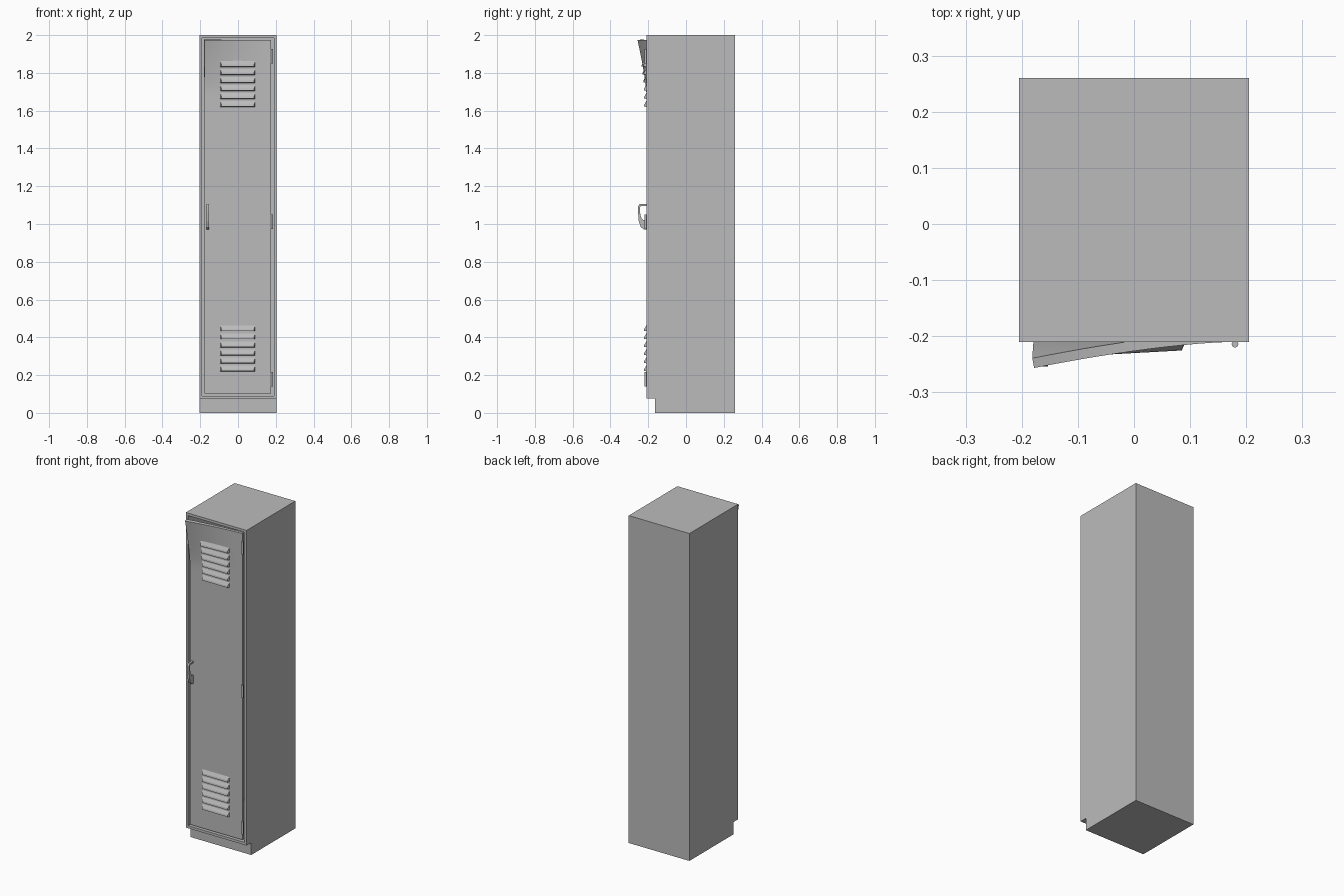
import bpy, bmesh, math
from mathutils import Matrix, Vector

cube = bpy.data.objects.get("Cube")
if cube:
    bpy.data.objects.remove(cube, do_unlink=True)

grey = bpy.data.materials.new("grey_metal")
grey.use_nodes = True
grey.diffuse_color = (0.5, 0.5, 0.5, 1)
grey.node_tree.nodes["Principled BSDF"].inputs["Base Color"].default_value = (0.5, 0.5, 0.5, 1)

FRONT = -0.21


def finish(bm, name, smooth=False):
    bmesh.ops.recalc_face_normals(bm, faces=bm.faces)
    mesh = bpy.data.meshes.new(name)
    bm.to_mesh(mesh)
    bm.free()
    obj = bpy.data.objects.new(name, mesh)
    bpy.context.collection.objects.link(obj)
    mesh.materials.append(grey)
    if smooth:
        bpy.ops.object.select_all(action="DESELECT")
        obj.select_set(True)
        bpy.context.view_layer.objects.active = obj
        bpy.ops.object.shade_smooth_by_angle(angle=math.radians(35))
    return obj


def extrude_profile(bm, points, x0, x1):
    """Side profile of (y, z) points swept along x."""
    face = bm.faces.new([bm.verts.new((x0, y, z)) for y, z in points])
    result = bmesh.ops.extrude_face_region(bm, geom=[face], use_keep_orig=True)
    verts = [v for v in result["geom"] if isinstance(v, bmesh.types.BMVert)]
    bmesh.ops.translate(bm, verts=verts, vec=(x1 - x0, 0, 0))
    bmesh.ops.recalc_face_normals(bm, faces=bm.faces)


def bent(x, y, z):
    """Pull the upper free corner of the door outwards."""
    u = min(max((0.176 - x) / 0.354, 0), 1)
    v = min(max((z - 1.7) / 0.275, 0), 1)
    return Vector((x, y - 0.047 * u ** 1.5 * v ** 1.3, z))


# Cabinet with recessed plinth and a hollow front
bm = bmesh.new()
extrude_profile(bm, [(0.26, 0), (0.26, 2), (FRONT, 2), (FRONT, 0.075),
                     (-0.165, 0.075), (-0.165, 0)], -0.205, 0.205)
front = [f for f in bm.faces if f.normal.y < -0.9 and f.calc_center_median().z > 0.5]
bmesh.ops.inset_individual(bm, faces=front, thickness=0.022)
back = bmesh.ops.extrude_discrete_faces(bm, faces=front)["faces"]
bmesh.ops.translate(bm, verts=back[0].verts[:], vec=(0, 0.455, 0))
finish(bm, "cabinet")

# Door sheet, bent open at its top corner
bm = bmesh.new()
bmesh.ops.create_grid(bm, x_segments=12, y_segments=60, size=1,
                      matrix=Matrix.Rotation(math.pi / 2, 4, "X"))
for v in bm.verts:
    v.co = bent(-0.001 + v.co.x * 0.177, FRONT, 1.0375 + v.co.z * 0.9355)
bmesh.ops.recalc_face_normals(bm, faces=bm.faces)
if sum(f.normal.y for f in bm.faces) > 0:
    bmesh.ops.reverse_faces(bm, faces=bm.faces)
sheet = bmesh.ops.solidify(bm, geom=bm.faces[:], thickness=0.018)
# Keep the outer skin flush with the cabinet front
shift = FRONT - min(v.co.y for v in bm.verts if v.co.z < 1.5)
bmesh.ops.translate(bm, verts=bm.verts, vec=(0, shift, 0))
finish(bm, "door", smooth=True)

# Two groups of vent louvres
for label, base in (("upper", 1.62), ("lower", 0.22)):
    bm = bmesh.new()
    for i in range(6):
        z = base + i * 0.0424
        ends = []
        for x, inward in ((-0.095, 0.007), (0.092, -0.007)):
            ends.append([bm.verts.new(bent(*p)) for p in (
                (x, FRONT + 0.002, z),
                (x + inward, FRONT - 0.013, z + 0.002),
                (x + inward, FRONT - 0.011, z + 0.012),
                (x, FRONT + 0.002, z + 0.034))])
        a, b = ends
        for k in range(4):
            bm.faces.new((a[k], a[k - 1], b[k - 1], b[k]))
        bm.faces.new(a)
        bm.faces.new(b)
    finish(bm, label + "_louvres")

# Pull handle
bm = bmesh.new()
extrude_profile(bm, [(-0.205, 1.105), (-0.246, 1.105), (-0.253, 1.095), (-0.254, 1.06),
                     (-0.25, 1.015), (-0.24, 0.985), (-0.225, 0.972), (-0.205, 0.97),
                     (-0.205, 1.02), (-0.228, 1.022), (-0.238, 1.035), (-0.243, 1.06),
                     (-0.243, 1.09), (-0.238, 1.096), (-0.205, 1.096)], -0.166, -0.153)
finish(bm, "handle")

# Hinge barrels
for label, z in (("upper", 1.888), ("middle", 1.012), ("lower", 0.178)):
    bm = bmesh.new()
    bmesh.ops.create_cone(bm, cap_ends=True, segments=16, radius1=0.006, radius2=0.006,
                          depth=0.076, matrix=Matrix.Translation((0.18, -0.214, z)))
    finish(bm, label + "_hinge", smooth=True)
